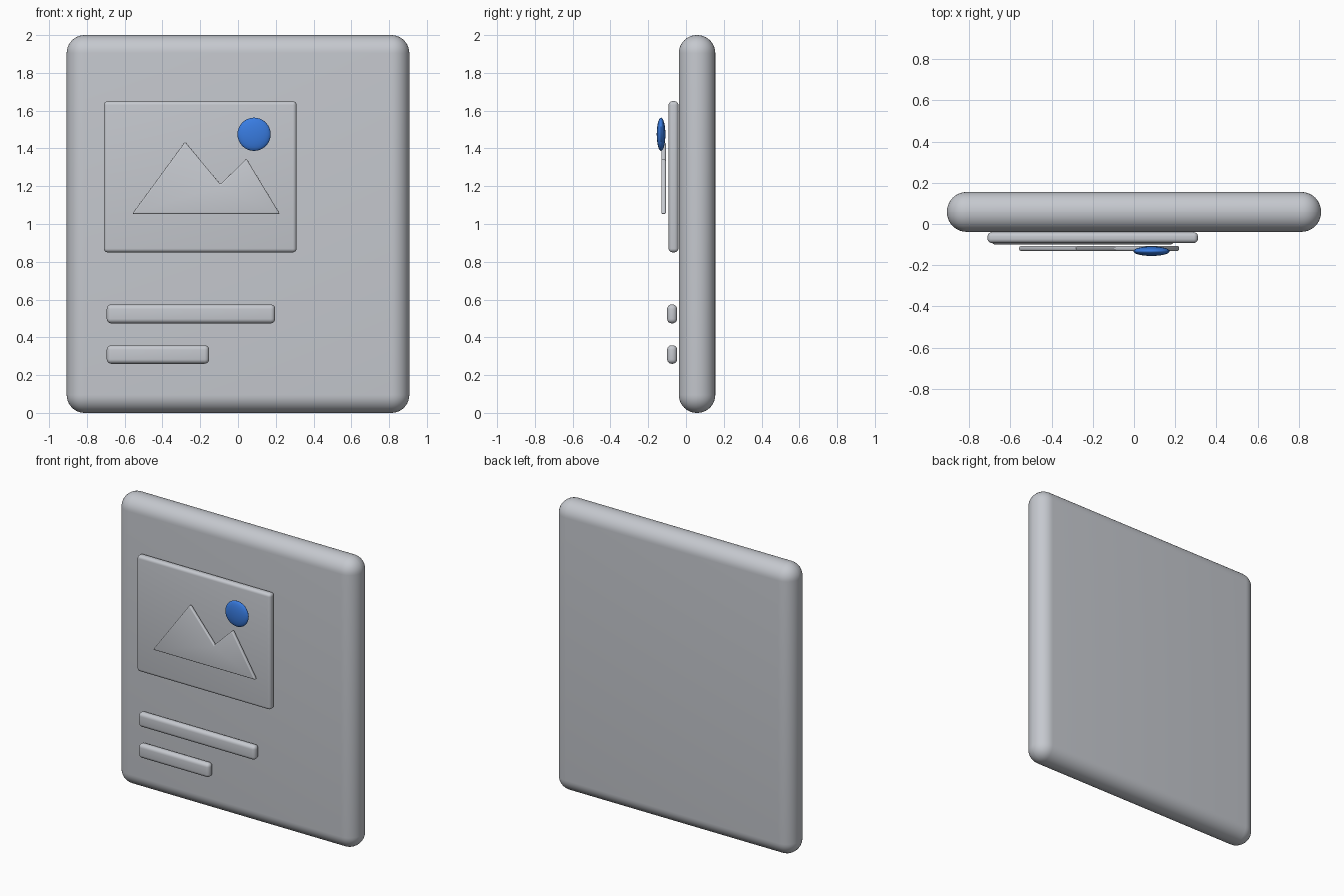
import bpy, bmesh, math

if "Cube" in bpy.data.objects:
    bpy.data.objects.remove(bpy.data.objects["Cube"])


def material(name, rgb):
    m = bpy.data.materials.new(name)
    m.diffuse_color = (*rgb, 1)
    m.use_nodes = True
    m.node_tree.nodes["Principled BSDF"].inputs["Base Color"].default_value = m.diffuse_color
    return m


grey = material("light_grey", (0.56, 0.58, 0.62))
blue = material("blue", (0.04, 0.20, 0.75))


def smooth(ob):
    bpy.ops.object.select_all(action='DESELECT')
    ob.select_set(True)
    bpy.context.view_layer.objects.active = ob
    bpy.ops.object.shade_smooth_by_angle(angle=math.radians(35))


def slab(name, outline, y0, y1, radius, segments):
    """Extrude an x-z outline from y0 (front) to y1 (back) and round its edges."""
    bm = bmesh.new()
    face = bm.faces.new([bm.verts.new((x, y0, z)) for x, z in outline])
    ext = bmesh.ops.extrude_face_region(bm, geom=[face])["geom"]
    verts = [v for v in ext if isinstance(v, bmesh.types.BMVert)]
    bmesh.ops.translate(bm, vec=(0, y1 - y0, 0), verts=verts)
    bmesh.ops.recalc_face_normals(bm, faces=bm.faces)
    bmesh.ops.bevel(bm, geom=bm.edges[:], offset=radius, segments=segments,
                    profile=0.5, affect='EDGES', clamp_overlap=True)
    mesh = bpy.data.meshes.new(name)
    bm.to_mesh(mesh)
    bm.free()
    mesh.materials.append(grey)
    ob = bpy.data.objects.new(name, mesh)
    bpy.context.collection.objects.link(ob)
    smooth(ob)


def rect(x0, x1, z0, z1):
    return [(x0, z0), (x1, z0), (x1, z1), (x0, z1)]


# Card and picture panel
slab("card", rect(-0.907, 0.907, 0, 2), -0.038, 0.155, 0.095, 10)
slab("picture_panel", rect(-0.71, 0.31, 0.85, 1.65), -0.092, -0.04, 0.02, 5)

# Two caption bars
slab("long_bar", rect(-0.695, 0.197, 0.474, 0.574), -0.1, -0.047, 0.024, 5)
slab("short_bar", rect(-0.695, -0.153, 0.26, 0.358), -0.1, -0.047, 0.024, 5)

# Mountain silhouette
peaks = [(-0.56, 1.053), (0.222, 1.053), (0.045, 1.345), (-0.093, 1.21), (-0.28, 1.435)]
slab("mountains", peaks, -0.131, -0.106, 0.008, 3)

# Flattened sun
bpy.ops.mesh.primitive_uv_sphere_add(segments=32, ring_count=16, radius=1,
                                     location=(0.085, -0.132, 1.475))
sun = bpy.context.object
sun.name = "sun"
sun.scale = (0.088, 0.023, 0.088)
bpy.ops.object.transform_apply(location=False, rotation=False, scale=True)
sun.data.materials.append(blue)
smooth(sun)
